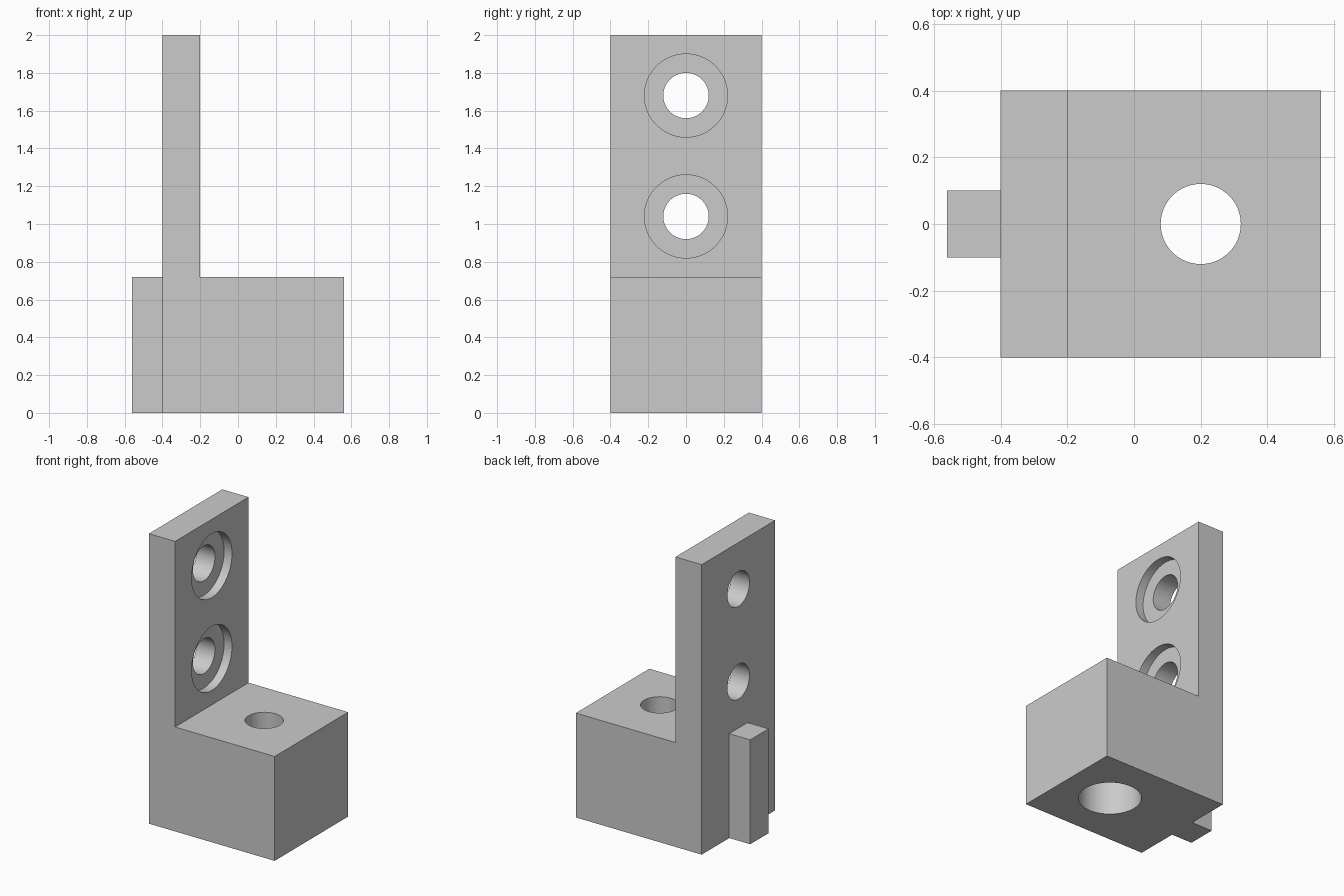
import bpy
import math

if "Cube" in bpy.data.objects:
    bpy.data.objects.remove(bpy.data.objects["Cube"])

grey = bpy.data.materials.new("light grey")
grey.diffuse_color = (0.6, 0.6, 0.6, 1)
grey.use_nodes = True
grey.node_tree.nodes["Principled BSDF"].inputs["Base Color"].default_value = grey.diffuse_color


def cylinder(name, radius, start, end, axis):
    """Hidden cutter running from start to end along x or z."""
    mid = [(a + b) / 2 for a, b in zip(start, end)]
    length = math.dist(start, end)
    rot = (0, math.pi / 2, 0) if axis == "x" else (0, 0, 0)
    bpy.ops.mesh.primitive_cylinder_add(vertices=96, radius=radius, depth=length,
                                        location=mid, rotation=rot)
    ob = bpy.context.object
    ob.name = name
    ob.hide_render = True
    return ob


# Bracket body: L-shaped side profile extruded along y
profile = [(-0.4, 0), (0.56, 0), (0.56, 0.72), (-0.2, 0.72), (-0.2, 2), (-0.4, 2)]
n = len(profile)
verts = [(x, y, z) for y in (-0.4, 0.4) for x, z in profile]
faces = [tuple(range(n)), tuple(range(2 * n - 1, n - 1, -1))]
faces += [(i, i + n, (i + 1) % n + n, (i + 1) % n) for i in range(n)]
mesh = bpy.data.meshes.new("bracket_body")
mesh.from_pydata(verts, [], faces)
mesh.materials.append(grey)
body = bpy.data.objects.new("bracket_body", mesh)
bpy.context.collection.objects.link(body)

# Upright plate: two screw holes with shallow counterbores
cutters = []
for z in (1.04, 1.68):
    cutters.append(cylinder("screw_hole_cutter", 0.12, (-0.6, 0, z), (0, 0, z), "x"))
    cutters.append(cylinder("screw_recess_cutter", 0.22, (-0.26, 0, z), (0, 0, z), "x"))

# Base block: vertical bolt hole, widened from below
cutters.append(cylinder("bolt_hole_cutter", 0.12, (0.2, 0, -0.2), (0.2, 0, 0.9), "z"))
cutters.append(cylinder("bolt_recess_cutter", 0.2, (0.2, 0, -0.2), (0.2, 0, 0.4), "z"))

# Cut all holes, then remove the cutters
bpy.context.view_layer.objects.active = body
for cutter in cutters:
    mod = body.modifiers.new("hole", "BOOLEAN")
    mod.operation = "DIFFERENCE"
    mod.solver = "EXACT"
    mod.object = cutter
    bpy.ops.object.modifier_apply(modifier=mod.name)
    bpy.data.objects.remove(cutter)

bpy.ops.object.select_all(action="DESELECT")
body.select_set(True)
bpy.ops.object.shade_smooth_by_angle(angle=math.radians(30))

# Locating key on the back of the upright
bpy.ops.mesh.primitive_cube_add(size=1, location=(-0.48, 0, 0.36))
key = bpy.context.object
key.name = "locating_key"
key.scale = (0.16, 0.2, 0.72)
bpy.ops.object.transform_apply(location=False, rotation=False, scale=True)
key.data.materials.append(grey)
